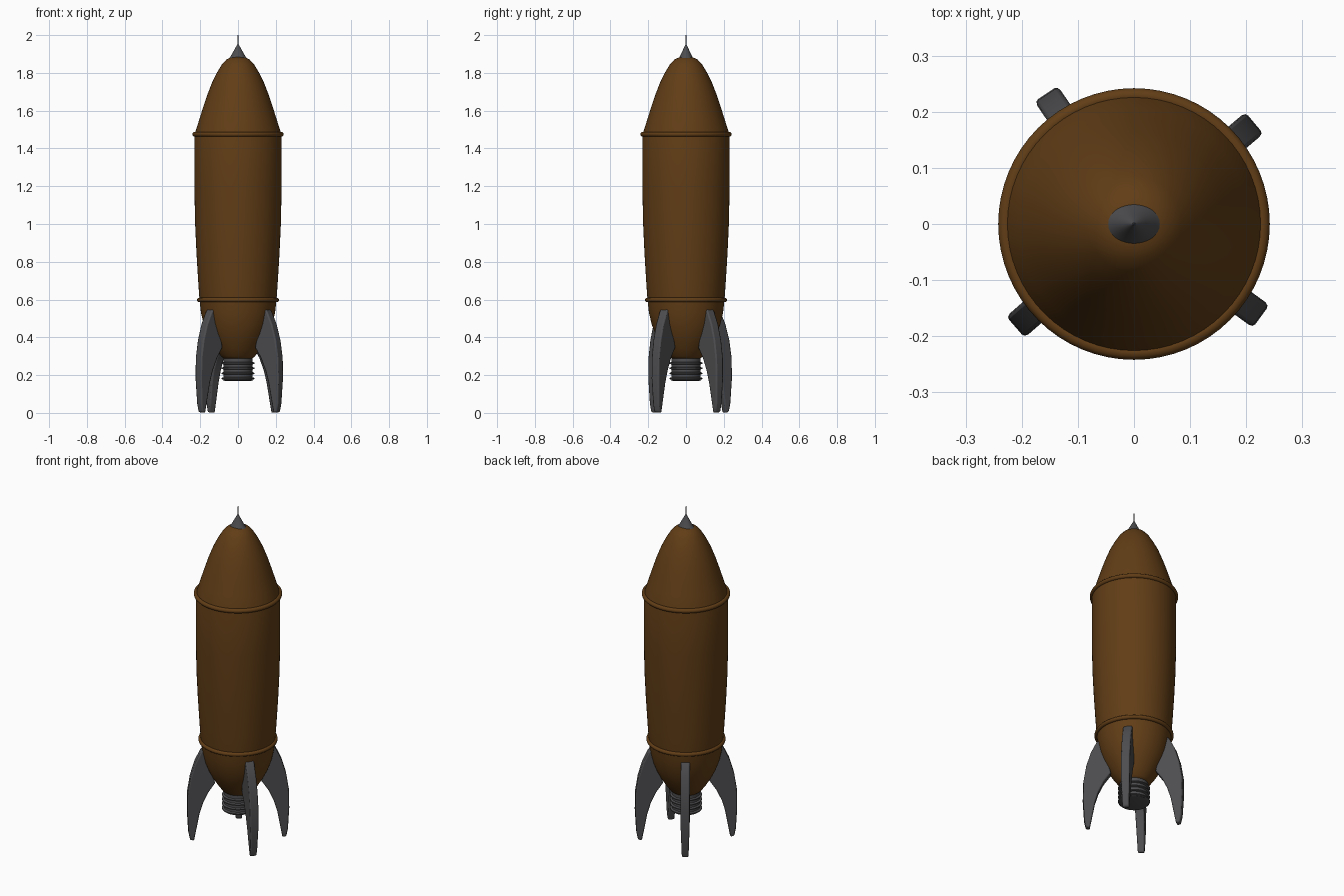
import bpy, bmesh
from math import sin, cos, pi, radians

if "Cube" in bpy.data.objects:
    bpy.data.objects.remove(bpy.data.objects["Cube"])


def paint(name, rgb):
    m = bpy.data.materials.new(name)
    m.diffuse_color = (*rgb, 1)
    m.use_nodes = True
    m.node_tree.nodes["Principled BSDF"].inputs["Base Color"].default_value = m.diffuse_color
    return m


rust = paint("rust_brown", (0.12, 0.047, 0.008))
steel = paint("dark_grey", (0.075, 0.075, 0.08))


def finish(bm, name, mat, angle=30):
    bmesh.ops.recalc_face_normals(bm, faces=bm.faces)
    me = bpy.data.meshes.new(name)
    bm.to_mesh(me)
    bm.free()
    ob = bpy.data.objects.new(name, me)
    bpy.context.collection.objects.link(ob)
    me.materials.append(mat)
    bpy.ops.object.select_all(action='DESELECT')
    ob.select_set(True)
    bpy.context.view_layer.objects.active = ob
    bpy.ops.object.shade_smooth_by_angle(angle=radians(angle))
    return ob


def lathe(name, profile, mat, n=64, angle=30, sy=1.0):
    """Revolve (radius, z) points about z and cap both ends."""
    bm = bmesh.new()
    rings = [[bm.verts.new((r * cos(2 * pi * i / n), sy * r * sin(2 * pi * i / n), z))
              for i in range(n)] for r, z in profile]
    for a, b in zip(rings, rings[1:]):
        for i in range(n):
            j = (i + 1) % n
            bm.faces.new((a[i], a[j], b[j], b[i]))
    bm.faces.new(rings[0])
    bm.faces.new(rings[-1])
    return finish(bm, name, mat, angle)


def bead(name, r, z, t, mat):
    """Round band around the hull."""
    bpy.ops.mesh.primitive_torus_add(major_radius=r, minor_radius=t, location=(0, 0, z),
                                     major_segments=64, minor_segments=12)
    ob = bpy.context.object
    ob.name = name
    ob.data.materials.append(mat)
    bpy.ops.object.shade_smooth()


# Hull: tapered tail, long barrel, rounded nose
lathe("hull", [(0.072, 0.285), (0.09, 0.30), (0.115, 0.335), (0.14, 0.375), (0.163, 0.42),
               (0.182, 0.47), (0.196, 0.53), (0.204, 0.60), (0.211, 0.70), (0.22, 0.85),
               (0.227, 1.0), (0.231, 1.2), (0.231, 1.46), (0.225, 1.49), (0.206, 1.55),
               (0.187, 1.61), (0.164, 1.68), (0.137, 1.75), (0.112, 1.80), (0.085, 1.845),
               (0.062, 1.87), (0.035, 1.883)], rust, angle=40)
bead("upper_band", 0.229, 1.475, 0.013, rust)
bead("lower_band", 0.205, 0.598, 0.012, rust)

# Nose tip and needle
lathe("nose_tip", [(0.046, 1.878), (0.04, 1.886), (0.022, 1.918), (0.003, 1.952)],
      steel, 32, sy=0.82)
lathe("needle", [(0.0025, 1.94), (0.0015, 2.0)], steel, 8)

# Ribbed engine nozzle
ribs = [(0.07, 0.17), (0.08, 0.173)]
for k in range(4):
    z = 0.182 + k * 0.027
    ribs += [(0.077, z - 0.006), (0.087, z - 0.003), (0.087, z + 0.003), (0.077, z + 0.007)]
lathe("nozzle", ribs + [(0.077, 0.295)], steel, 48)

# Curved landing fins, outline in (radius, z), tips slightly thinner
outer = [(0.185, 0.56), (0.207, 0.535), (0.238, 0.47), (0.263, 0.385), (0.278, 0.29),
         (0.28, 0.18), (0.273, 0.05), (0.264, 0.005)]
inner = [(0.243, 0.0), (0.232, 0.06), (0.214, 0.16), (0.195, 0.225), (0.165, 0.29),
         (0.128, 0.345), (0.145, 0.43), (0.17, 0.51)]
for k, deg in enumerate((40, 124, 221, -36)):
    a = radians(deg)
    bm = bmesh.new()
    sides = []
    for s in (-1, 1):
        row = []
        for r, z in outer + inner:
            t = s * (0.018 + 0.007 * min(1, z / 0.2))
            row.append(bm.verts.new((r * cos(a) - t * sin(a), r * sin(a) + t * cos(a), z)))
        sides.append(row)
    p, q = sides
    bm.faces.new(p)
    bm.faces.new(q)
    for i in range(len(p)):
        j = (i + 1) % len(p)
        bm.faces.new((p[i], p[j], q[j], q[i]))
    fin = finish(bm, f"fin_{k + 1}", steel, 35)
    bev = fin.modifiers.new("soft_edges", 'BEVEL')
    bev.width = 0.007
    bev.segments = 2
    bev.limit_method = 'ANGLE'
    bev.angle_limit = radians(50)
